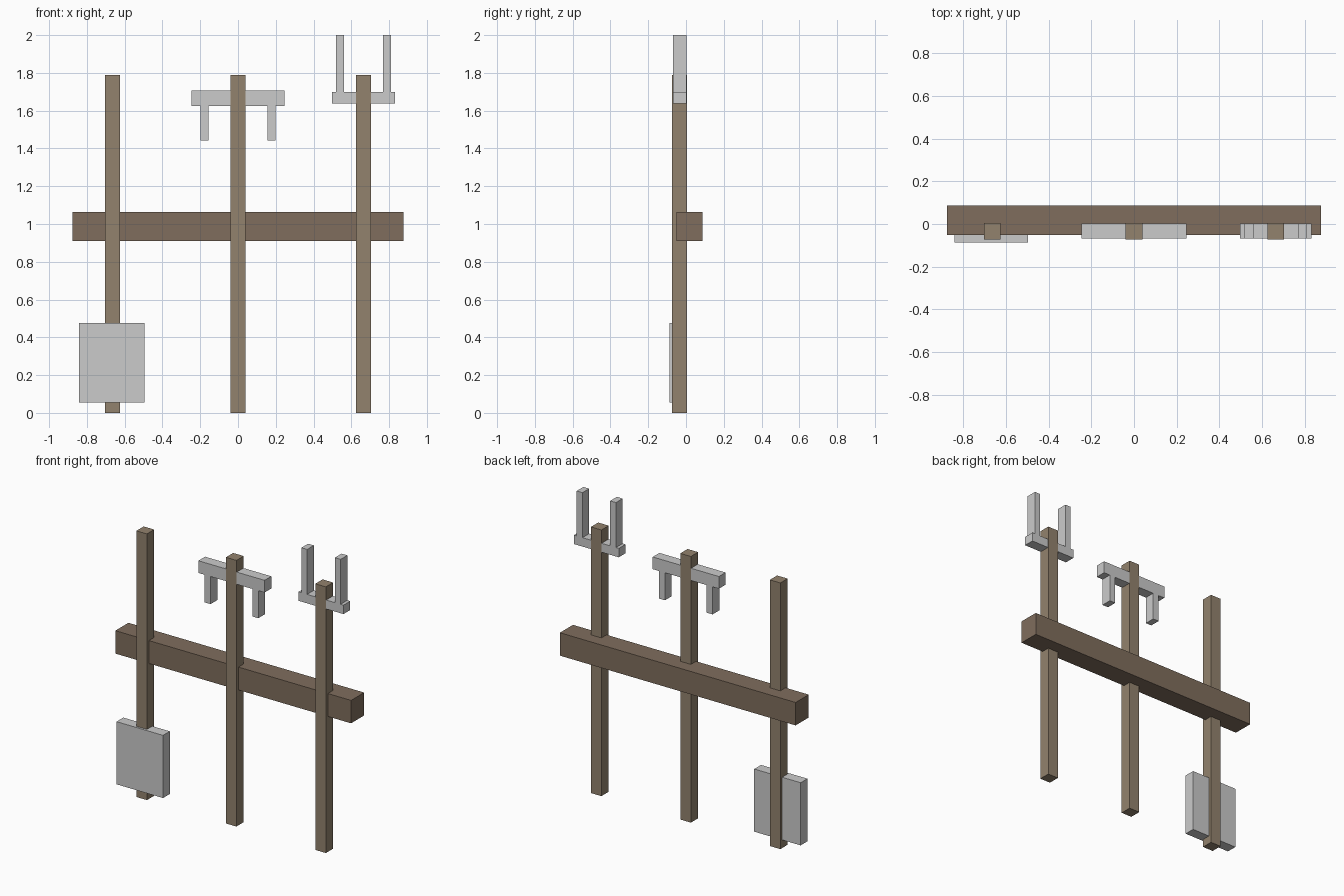
import bpy
import bmesh
from mathutils import Matrix, Vector

if "Cube" in bpy.data.objects:
    bpy.data.objects.remove(bpy.data.objects["Cube"])


def material(name, rgb):
    mat = bpy.data.materials.new(name)
    mat.diffuse_color = (*rgb, 1)
    mat.use_nodes = True
    mat.node_tree.nodes["Principled BSDF"].inputs["Base Color"].default_value = mat.diffuse_color
    return mat


def boxes(name, extents, mat=None):
    """One object made of boxes given as ((x0, x1), (y0, y1), (z0, z1))."""
    bm = bmesh.new()
    for ext in extents:
        centre = Vector([(a + b) / 2 for a, b in ext])
        size = Vector([b - a for a, b in ext])
        bmesh.ops.create_cube(
            bm, size=1, matrix=Matrix.Translation(centre) @ Matrix.Diagonal((*size, 1)))
    mesh = bpy.data.meshes.new(name)
    bm.to_mesh(mesh)
    bm.free()
    obj = bpy.data.objects.new(name, mesh)
    bpy.context.collection.objects.link(obj)
    if mat:
        mesh.materials.append(mat)
    return obj


def two_prongs(name, x, inner, outer, z):
    """Mirrored pair of prongs about the tool's centre line."""
    boxes(name, [((x - outer, x - inner), HEAD_Y, z),
                 ((x + inner, x + outer), HEAD_Y, z)])


pale_wood = material("pale_wood", (0.29, 0.225, 0.155))
dark_wood = material("dark_wood", (0.215, 0.155, 0.11))
SPACING = 0.665
HEAD_Y = (-0.069, 0.002)

# Wall rail
boxes("rack_rail", [((-0.876, 0.876), (-0.051, 0.0875), (0.909, 1.063))], dark_wood)

# Three tool handles
for tool, x in (("shovel", -SPACING), ("rake", 0), ("fork", SPACING)):
    boxes(tool + "_handle", [((x - 0.039, x + 0.039), (-0.073, 0.004), (0, 1.788))], pale_wood)

# Shovel blade
boxes("shovel_blade", [((-0.841, -0.496), (-0.0875, -0.016), (0.054, 0.475))])

# Rake head, prongs down
boxes("rake_crossbar", [((-0.246, 0.246), HEAD_Y, (1.626, 1.708))])
two_prongs("rake_prongs", 0, 0.155, 0.199, (1.441, 1.626))

# Fork head, prongs up
boxes("fork_crossbar", [((SPACING - 0.167, SPACING + 0.167), HEAD_Y, (1.638, 1.698))])
two_prongs("fork_prongs", SPACING, 0.103, 0.146, (1.698, 2.0))
